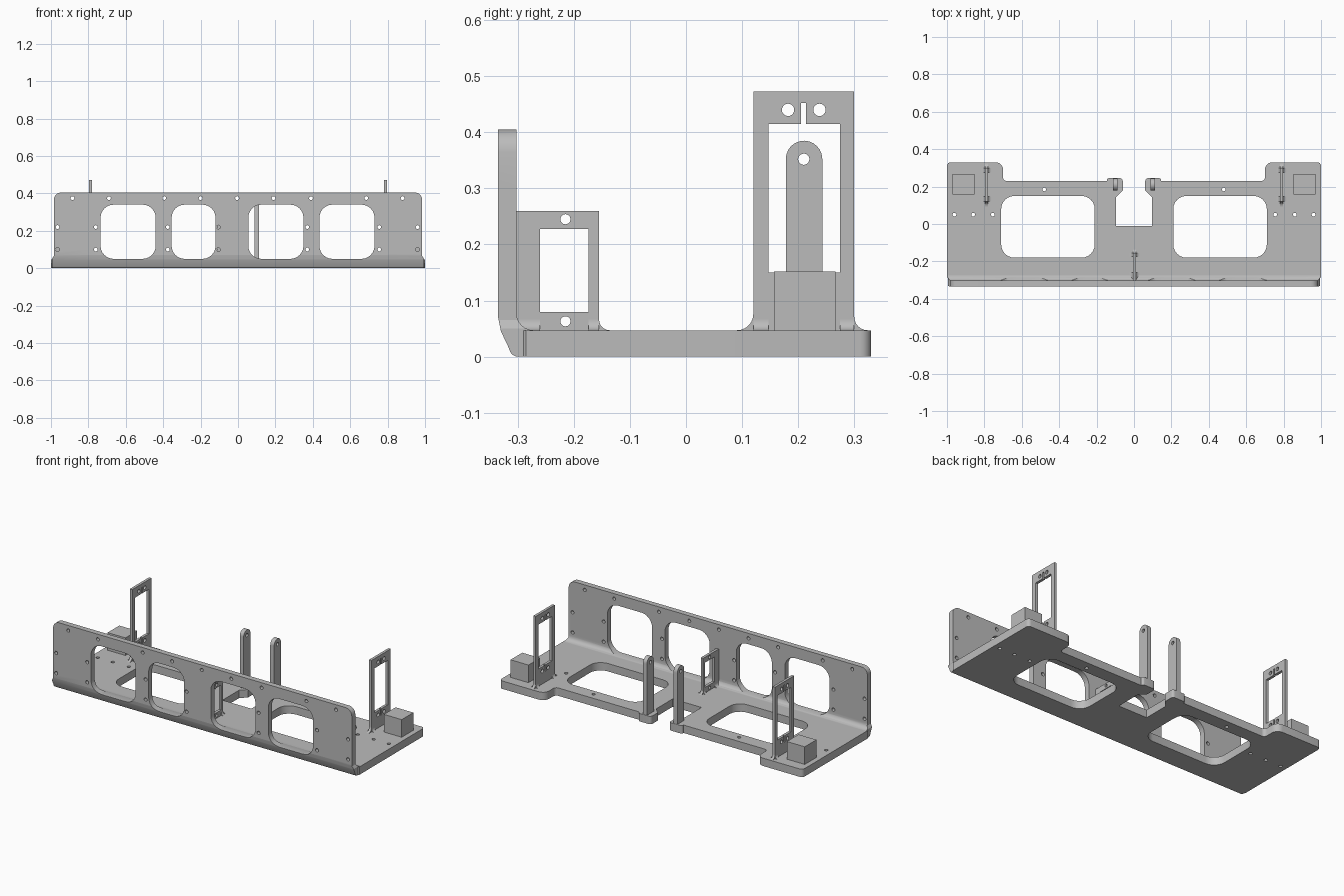
import bpy, bmesh, math
from mathutils import Matrix

if "Cube" in bpy.data.objects:
    bpy.data.objects.remove(bpy.data.objects["Cube"])

grey = bpy.data.materials.new("plain grey")
grey.use_nodes = True
grey.diffuse_color = (0.5, 0.5, 0.5, 1)
grey.node_tree.nodes["Principled BSDF"].inputs["Base Color"].default_value = (0.5, 0.5, 0.5, 1)

FLOOR = 0.047  # top of the base plate


def rounded(points, steps=6):
    """Polygon from (u, v[, corner size]) points, with rounded corners."""
    out = []
    for i, p in enumerate(points):
        size = p[2] if len(p) > 2 else 0
        if not size:
            out.append((p[0], p[1]))
            continue
        legs = []
        for q in (points[i - 1], points[(i + 1) % len(points)]):
            du, dv = q[0] - p[0], q[1] - p[1]
            k = size / math.hypot(du, dv)
            legs.append((du * k, dv * k))
        (au, av), (bu, bv) = legs
        for s in range(steps + 1):
            t = math.pi / 2 * s / steps
            a, b = 1 - math.sin(t), 1 - math.cos(t)
            out.append((p[0] + au * a + bu * b, p[1] + av * a + bv * b))
    clean = []
    for p in out:
        if not clean or math.dist(p, clean[-1]) > 1e-5:
            clean.append(p)
    if math.dist(clean[0], clean[-1]) < 1e-5:
        clean.pop()
    return clean


def rect(u0, u1, v0, v1, r=0):
    return rounded([(u0, v0, r), (u1, v0, r), (u1, v1, r), (u0, v1, r)])


def hole(u, v, r=0.01):
    return rect(u - r, u + r, v - r, v + r, r)


AXES = {
    "x": Matrix(((0, 0, 1), (1, 0, 0), (0, 1, 0))),
    "y": Matrix(((1, 0, 0), (0, 0, -1), (0, 1, 0))),
    "z": Matrix.Identity(3),
}


def slab(name, loops, axis, lo, hi):
    """Extrude an outline with holes along an axis between lo and hi."""
    curve = bpy.data.curves.new(name, "CURVE")
    curve.dimensions = "2D"
    curve.fill_mode = "BOTH"
    curve.extrude = (hi - lo) / 2
    for loop in loops:
        spline = curve.splines.new("POLY")
        spline.points.add(len(loop) - 1)
        for pt, (u, v) in zip(spline.points, loop):
            pt.co = (u, v, 0, 1)
        spline.use_cyclic_u = True
    temp = bpy.data.objects.new(name + " curve", curve)
    bpy.context.collection.objects.link(temp)
    deps = bpy.context.evaluated_depsgraph_get()
    mesh = bpy.data.meshes.new_from_object(temp.evaluated_get(deps))
    bpy.data.objects.remove(temp)
    mesh.transform(AXES[axis].to_4x4())
    offset = [0, 0, 0]
    offset["xyz".index(axis)] = (lo + hi) / 2
    mesh.transform(Matrix.Translation(offset))
    bm = bmesh.new()
    bm.from_mesh(mesh)
    bmesh.ops.remove_doubles(bm, verts=bm.verts, dist=1e-5)
    bmesh.ops.recalc_face_normals(bm, faces=bm.faces)
    bm.to_mesh(mesh)
    bm.free()
    mesh.materials.clear()
    mesh.materials.append(grey)
    obj = bpy.data.objects.new(name, mesh)
    bpy.context.collection.objects.link(obj)
    return obj


def foot(name, x, y0, y1):
    """Flared foot along the bottom of an upright, on both faces."""
    w, f = 0.008, 0.02
    pts = [(x - w - f, FLOOR - 0.01), (x + w + f, FLOOR - 0.01), (x + w + f, FLOOR),
           (x + w, FLOOR, f * 0.95), (x + w, FLOOR + f), (x - w, FLOOR + f),
           (x - w, FLOOR, f * 0.95), (x - w - f, FLOOR)]
    slab(name, [rounded(pts)], "y", -y1, -y0).data.transform(Matrix.Identity(4))


def foot_pair(name, x, spans):
    for i, (y0, y1) in enumerate(spans):
        obj_name = f"{name}_foot_{i + 1}"
        foot(obj_name, x, y0, y1)
        # the extrusion runs along -y, so shift it to the wanted span
        bpy.data.objects[obj_name].data.transform(Matrix.Translation((0, y0 + y1, 0)))


# Base plate with rear ears, centre notch, windows and screw holes
half = [(0.985, -0.30), (1, -0.285), (1, 0.33, 0.02), (0.70, 0.33, 0.04),
        (0.70, 0.23, 0.02), (0.145, 0.23), (0.145, 0.245, 0.012), (0.06, 0.245, 0.015),
        (0.06, 0.18), (0.095, 0.145), (0.095, -0.01)]
outline = half + [(-p[0], *p[1:]) for p in reversed(half)]
loops = [rounded(outline)]
for s in (-1, 1):
    a, b = sorted((s * 0.21, s * 0.71))
    loops.append(rect(a, b, -0.18, 0.15, 0.07))
    loops += [hole(s * x, 0.05) for x in (0.755, 0.86, 0.96)]
    loops.append(hole(s * 0.48, 0.185))
slab("base_plate", loops, "z", 0, FLOOR)

# Front wall: side profile with curved foot, trimmed by its pierced front outline
profile = rounded([(-0.335, 0.407), (-0.335, 0.07), (-0.330, 0.045), (-0.318, 0.02),
                   (-0.31, 0, 0.01), (-0.26, 0), (-0.26, FLOOR), (-0.302, FLOOR, 0.03),
                   (-0.302, 0.407)])
wall = slab("front_wall", [profile], "x", -1.02, 1.02)
front = [rounded([(-0.995, -0.1), (0.995, -0.1), (0.995, 0.05), (0.985, 0.065),
                  (0.985, 0.405, 0.04), (-0.985, 0.405, 0.04), (-0.985, 0.065),
                  (-0.995, 0.05)])]
for x0, x1 in ((-0.735, -0.44), (-0.355, -0.12), (0.055, 0.35), (0.435, 0.73)):
    front.append(rect(x0, x1, 0.05, 0.34, 0.07))
for x in (-0.885, -0.69, -0.395, -0.2, -0.005, 0.19, 0.39, 0.685, 0.88):
    front.append(hole(x, 0.375))
for x in (-0.965, -0.76, -0.375, -0.105, 0.37, 0.755, 0.96):
    front += [hole(x, 0.10), hole(x, 0.22)]
trim = slab("wall_trim", front, "y", -0.5, 0.5)
mod = wall.modifiers.new("trim", "BOOLEAN")
mod.operation = "INTERSECT"
mod.solver = "EXACT"
mod.object = trim
deps = bpy.context.evaluated_depsgraph_get()
wall.data = bpy.data.meshes.new_from_object(wall.evaluated_get(deps))
wall.modifiers.clear()
bpy.data.objects.remove(trim)

# Paired rear parts
for s, side in ((1, "left"), (-1, "right")):
    # Tall frame with slotted window and mounting holes
    x = s * 0.789
    frame = rounded([(0.09, 0.03), (0.325, 0.03), (0.325, FLOOR), (0.30, FLOOR, 0.024),
                     (0.30, 0.473), (0.12, 0.473), (0.12, FLOOR, 0.029), (0.09, FLOOR)])
    window = [(0.147, 0.15), (0.205, 0.15), (0.205, 0.113), (0.214, 0.113),
              (0.214, 0.15), (0.275, 0.15), (0.275, 0.415), (0.214, 0.415),
              (0.214, 0.452), (0.205, 0.452), (0.205, 0.415), (0.147, 0.415)]
    holes = [hole(y, z, 0.011) for y in (0.182, 0.238) for z in (0.125, 0.44)]
    slab(f"{side}_tall_frame", [frame, window] + holes, "x", x - 0.008, x + 0.008)
    foot_pair(f"{side}_tall_frame", x, ((0.12, 0.147), (0.275, 0.30)))

    # Support block beside the frame
    a, b = sorted((s * 0.852, s * 0.97))
    slab(f"{side}_support_block", [rect(a, b, 0.157, 0.267)], "z", 0.03, 0.152)

    # Round-topped pivot post next to the notch
    a, b = sorted((s * 0.088, s * 0.113))
    post = rounded([(0.178, 0.03), (0.243, 0.03), (0.243, 0.385, 0.0325),
                    (0.178, 0.385, 0.0325)])
    slab(f"{side}_pivot_post", [post, hole(0.21, 0.352)], "x", a, b)

# Small centre frame behind the wall
small = rounded([(-0.31, 0.03), (-0.135, 0.03), (-0.135, FLOOR), (-0.155, FLOOR, 0.019),
                 (-0.155, 0.26), (-0.31, 0.26)])
slab("centre_frame", [small, rect(-0.26, -0.174, 0.08, 0.228),
                      hole(-0.215, 0.063, 0.009), hole(-0.215, 0.245, 0.009)],
     "x", -0.005, 0.011)
foot_pair("centre_frame", 0.003, ((-0.30, -0.26), (-0.174, -0.155)))

# Smooth rounded corners, keep the rest crisp
bpy.ops.object.select_all(action="DESELECT")
for obj in bpy.context.collection.objects:
    if obj.type == "MESH" and grey.name in obj.data.materials:
        obj.select_set(True)
        bpy.context.view_layer.objects.active = obj
bpy.ops.object.shade_smooth_by_angle(angle=math.radians(30))
